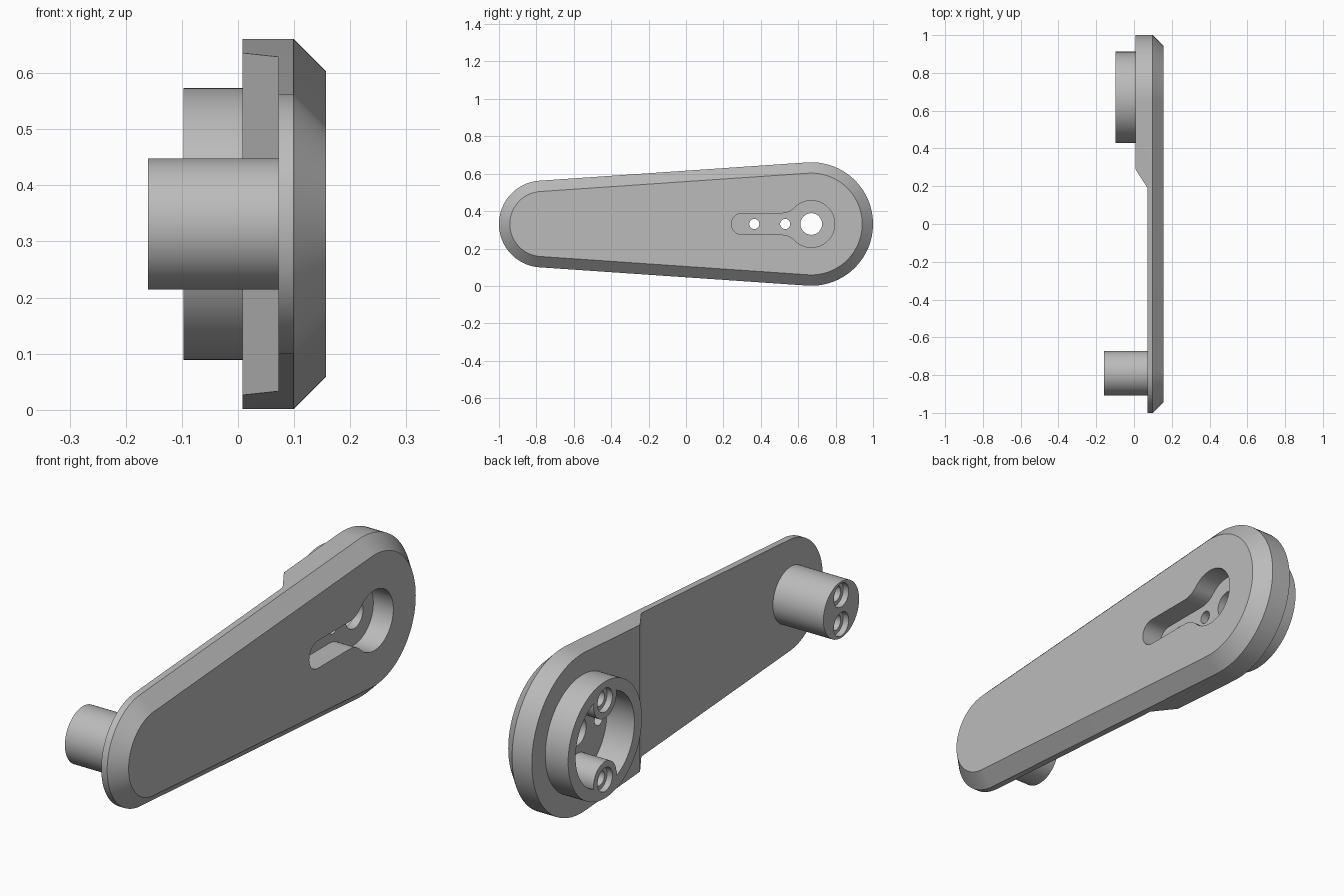
import bpy, bmesh
from math import sin, cos, pi, asin, atan2, sqrt

if "Cube" in bpy.data.objects:
    bpy.data.objects.remove(bpy.data.objects["Cube"], do_unlink=True)

MID_Z = 0.331
BIG_Y, BIG_R = 0.67, 0.33
SMALL_Y, SMALL_R = -0.768, 0.232
PEG_Y = -0.79

grey = bpy.data.materials.new("plain grey")
grey.use_nodes = True
grey.diffuse_color = (0.5, 0.5, 0.5, 1)
grey.node_tree.nodes["Principled BSDF"].inputs["Base Color"].default_value = grey.diffuse_color


def arc(cy, cz, r, a, b, n):
    return [(cy + r * cos(a + (b - a) * i / n), cz + r * sin(a + (b - a) * i / n))
            for i in range(n + 1)]


def loft(name, sections):
    """Solid through (x, [(y, z), ...]) sections, with z measured from the centre line."""
    bm = bmesh.new()
    rings = [[bm.verts.new((x, y, z + MID_Z)) for y, z in pts] for x, pts in sections]
    n = len(rings[0])
    for lower, upper in zip(rings, rings[1:]):
        for i in range(n):
            j = (i + 1) % n
            bm.faces.new((lower[i], lower[j], upper[j], upper[i]))
    bm.faces.new(rings[0])
    bm.faces.new(rings[-1])
    bmesh.ops.recalc_face_normals(bm, faces=bm.faces)
    mesh = bpy.data.meshes.new(name)
    bm.to_mesh(mesh)
    bm.free()
    obj = bpy.data.objects.new(name, mesh)
    bpy.context.collection.objects.link(obj)
    mesh.materials.append(grey)
    return obj


def cylinder(name, x0, x1, y, z, r, n=64):
    pts = arc(y, z, r, 0, 2 * pi, n)[:-1]
    return loft(name, [(x0, pts), (x1, pts)])


def cut(obj, cutters):
    """Subtract each cutter and bake the result."""
    for c in cutters:
        mod = obj.modifiers.new("cut", 'BOOLEAN')
        mod.operation, mod.solver, mod.object = 'DIFFERENCE', 'EXACT', c
    graph = bpy.context.evaluated_depsgraph_get()
    mesh = bpy.data.meshes.new_from_object(obj.evaluated_get(graph))
    obj.modifiers.clear()
    obj.data = mesh


def screw_holes(x, y, offset):
    """Counterbored blind holes above and below the centre line."""
    tools = []
    for z in (-offset, offset):
        tools.append(cylinder("bore_cutter", x - 0.02, x + 0.025, y, z, 0.049, 32))
        tools.append(cylinder("hole_cutter", x - 0.02, x + 0.09, y, z, 0.032, 32))
    return tools


def outline(inset=0):
    """Two rounded ends joined by tangent sides."""
    t = asin((BIG_R - SMALL_R) / (BIG_Y - SMALL_Y))
    a = pi / 2 + t
    return (arc(BIG_Y, 0, BIG_R - inset, -a, a, 56)
            + arc(SMALL_Y, 0, SMALL_R - inset, a, 2 * pi - a, 48))


# Tapered arm plate with bevelled outer face
arm = loft("arm_plate", [(0.008, outline()), (0.099, outline()), (0.157, outline(0.058))])

# Thin the narrow end, leaving a sloped step
step = [(-0.1, 0.459), (0.008, 0.29), (0.072, 0.19)]
bm = bmesh.new()
side = [(x, y) for x, y in step] + [(0.072, -1.2), (-0.1, -1.2)]
face = bm.faces.new([bm.verts.new((x, y, -0.3)) for x, y in side])
ext = bmesh.ops.extrude_face_region(bm, geom=[face])
bmesh.ops.translate(bm, vec=(0, 0, 1.3),
                    verts=[v for v in ext["geom"] if isinstance(v, bmesh.types.BMVert)])
bmesh.ops.recalc_face_normals(bm, faces=bm.faces)
thinning = bpy.data.objects.new("thinning_cutter", bpy.data.meshes.new("thinning_cutter"))
bm.to_mesh(thinning.data)
bm.free()
thinning.data.materials.append(grey)
bpy.context.collection.objects.link(thinning)

# Keyhole recess with filleted neck
R, W, F, END = 0.125, 0.057, 0.1, 0.30
dz = W + F
dy = sqrt((R + F) ** 2 - dz ** 2)
th = atan2(dz, dy)
keyhole = (arc(BIG_Y, 0, R, th - pi, pi - th, 48)
           + arc(BIG_Y - dy, dz, F, -th, -pi / 2, 10)
           + arc(END, 0, W, pi / 2, 3 * pi / 2, 24)
           + arc(BIG_Y - dy, -dz, F, pi / 2, th, 10))
recess = loft("recess_cutter", [(0.065, keyhole), (0.2, keyhole)])

# Hub cavity that leaves two screw lugs standing
cavity = cylinder("cavity_cutter", -0.15, 0.03, BIG_Y, 0, 0.193)
lugs = [cylinder("lug_cutter", -0.2, 0.1, BIG_Y, z, 0.075, 48) for z in (-0.165, 0.165)]
cut(cavity, lugs)

# Through holes in the recess floor
through = [cylinder("through_cutter", -0.05, 0.3, y, 0, r, 32)
           for y, r in ((BIG_Y, 0.058), (0.53, 0.027), (0.365, 0.027))]
cut(arm, [thinning, recess, cavity] + through)

# Hub ring and handle peg
hub = cylinder("hub_ring", -0.097, 0.008, BIG_Y, 0, 0.242, 80)
hub_holes = screw_holes(-0.097, BIG_Y, 0.165)
cut(hub, [cavity] + hub_holes)
peg = cylinder("handle_peg", -0.16, 0.072, PEG_Y, 0, 0.117)
peg_holes = screw_holes(-0.16, PEG_Y, 0.06)
cut(peg, peg_holes)

# Remove cutters and smooth the round walls
for tool in [thinning, recess, cavity] + lugs + through + hub_holes + peg_holes:
    bpy.data.objects.remove(tool, do_unlink=True)
bpy.ops.object.select_all(action='DESELECT')
for obj in (arm, hub, peg):
    obj.select_set(True)
bpy.context.view_layer.objects.active = arm
bpy.ops.object.shade_smooth_by_angle(angle=pi / 6)
